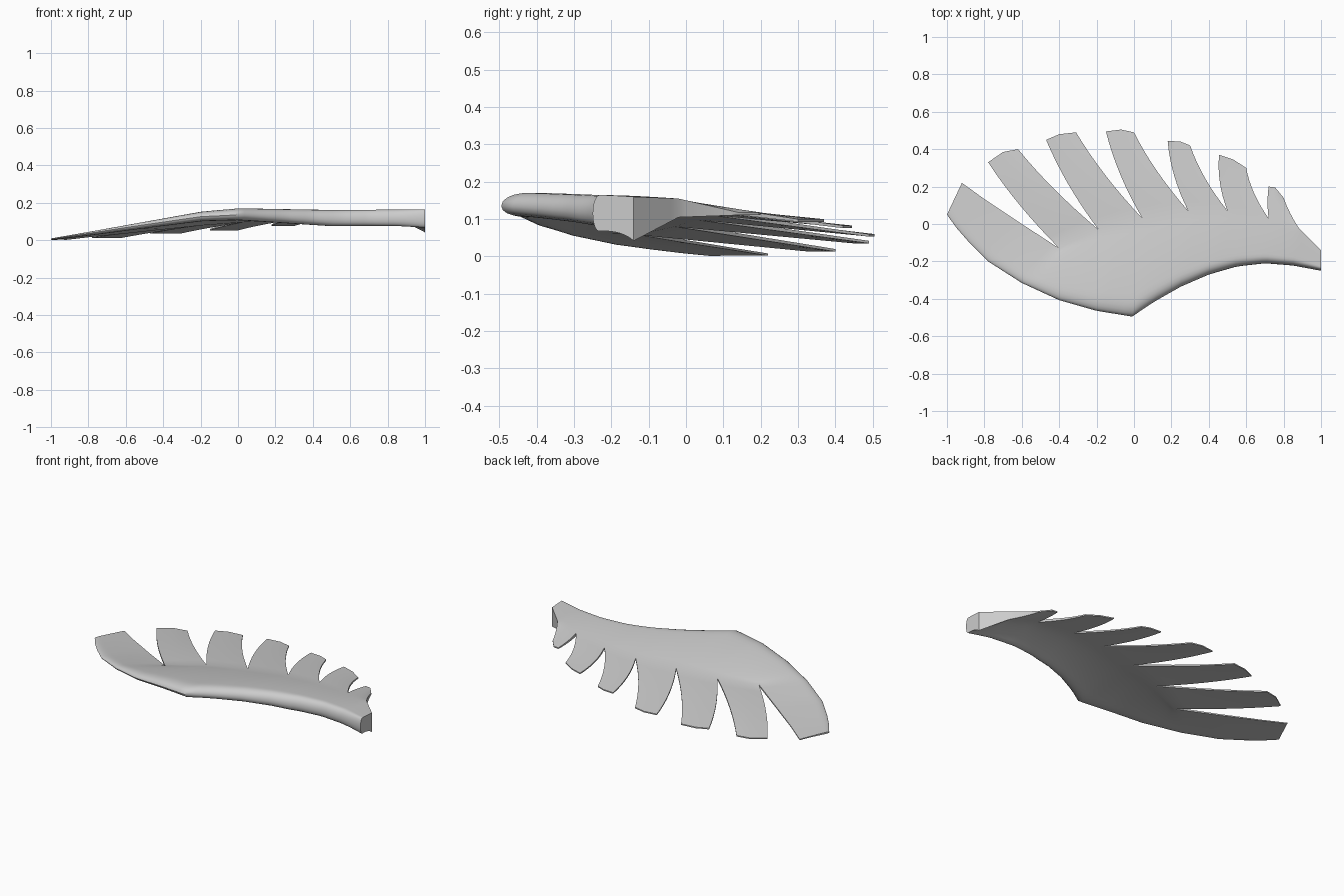
import bpy, bmesh, math

if "Cube" in bpy.data.objects:
    bpy.data.objects.remove(bpy.data.objects["Cube"])

# Leading edge in plan: x -> y, and the height and depth of its rounded ridge
LEAD = [(-1, .05), (-.95, -.02), (-.88, -.1), (-.78, -.2), (-.6, -.315), (-.4, -.407), (-.2, -.464),
        (-.01, -.495), (.1, -.42), (.25, -.335), (.4, -.27), (.55, -.227), (.7, -.21), (.85, -.222), (1, -.25)]
RIDGE = [(-1, .012), (-.6, .086), (-.2, .158), (0, .175), (.5, .164), (1, .165)]
DEPTH = [(-1, .012), (-.5, .042), (0, .078), (.5, .105), (1, .1)]

# Body ribs: leading x, trailing x, y, top height, thickness (trailing points are the notches)
RIBS = [(-1, -.92, .22, .008, .006), (-.93, -.8, .133, .022, .006), (-.78, -.6, 0, .044, .008),
        (-.6, -.4, -.13, .068, .01), (-.3, -.19, -.03, .09, .01), (-.01, .045, .03, .108, .01),
        (.25, .29, .07, .12, .01), (.47, .5, .07, .13, .012), (.68, .72, .03, .142, .018),
        (.85, .88, -.02, .155, .05), (1, 1, -.14, .16, .118)]

# Feathers: tip left, middle and right in plan, tip height, sideways bow
FEATHERS = [((-.78, .33), (-.70, .385), (-.62, .40), .02, .02),
            ((-.47, .45), (-.40, .48), (-.31, .49), .042, .02),
            ((-.15, .495), (-.07, .505), (0, .49), .06, .02),
            ((.18, .445), (.25, .44), (.30, .42), .083, .02),
            ((.455, .37), (.53, .345), (.60, .30), .1, .018),
            ((.72, .20), (.755, .195), (.80, .14), .118, .006)]
COLS, ROWS, LENGTH = 6, 14, 8
FIRST = 3   # rib where the first separate feather starts


def lookup(table, x):
    for (x0, y0), (x1, y1) in zip(table, table[1:]):
        if x <= x1:
            return y0 + (y1 - y0) * (x - x0) / (x1 - x0)
    return table[-1][1]


def mix(a, b, t):
    return [p + (q - p) * t for p, q in zip(a, b)]


bm = bmesh.new()
cache, tops = {}, []


def pair(x, y, top, thick, bulge=1.0):
    """Upper and lower vertex at one plan position; one vertex where thickness vanishes."""
    key = (round(x, 5), round(y, 5))
    if key not in cache:
        mid, half = top - thick / 2, thick / 2 * bulge
        a = bm.verts.new((x, y, mid + half))
        cache[key] = (a, a if half < 1e-6 else bm.verts.new((x, y, mid - half)))
    return cache[key]


def add_grid(grid):
    for c0, c1 in zip(grid, grid[1:]):
        for j in range(len(c0) - 1):
            tops.append((c0[j], c1[j], c1[j + 1], c0[j + 1]))


# Wing body: rounded nose thinning to the trailing edge
def rib(r):
    lx, tx, ty, tz, tt = r
    ly, ridge, depth = lookup(LEAD, lx), lookup(RIDGE, lx), lookup(DEPTH, lx)
    col = []
    for i in range(ROWS + 1):
        u = (i / ROWS) ** 1.8
        nose = math.sqrt(max(0, 1 - (1 - min(u / .17, 1)) ** 2))
        col.append(pair(lx + (tx - lx) * u, ly + (ty - ly) * u,
                        ridge + (tz - ridge) * u ** 1.5,
                        depth * (1 - u) ** 1.4 + tt * u, nose))
    return col


columns = [mix(a, b, k / COLS) for a, b in zip(RIBS, RIBS[1:]) for k in range(COLS)] + [RIBS[-1]]
add_grid([rib(c) for c in columns])

# Feathers growing from the trailing edge between notches
for n, (left, middle, right, tip_z, bow) in enumerate(FEATHERS):
    start = (FIRST + n) * COLS
    grid = []
    for k in range(COLS + 1):
        s = k / COLS
        tip = mix(left, middle, s * 2) if s < .5 else mix(middle, right, s * 2 - 1)
        base = columns[start + k][1:]
        col = []
        for j in range(LENGTH + 1):
            t = j / LENGTH
            x, y, z, th = mix(base, (*tip, tip_z, .007), t)
            col.append(pair(x - bow * 4 * t * (1 - t), y, z, th))
        grid.append(col)
    add_grid(grid)

# Skin both sides and close the open rims
edges = {}
for quad in tops:
    bm.faces.new([p[0] for p in quad])
    low = list(dict.fromkeys(p[1] for p in reversed(quad)))
    bm.faces.new(low)
    for a, b in zip(quad, quad[1:] + quad[:1]):
        edges.setdefault(frozenset((a[0], b[0])), []).append((a, b))
for users in edges.values():
    if len(users) == 1:
        a, b = users[0]
        wall = list(dict.fromkeys((b[0], a[0], a[1], b[1])))
        if len(wall) > 2:
            bm.faces.new(wall)
bmesh.ops.recalc_face_normals(bm, faces=bm.faces)

mesh = bpy.data.meshes.new("wing")
bm.to_mesh(mesh)
bm.free()
wing = bpy.data.objects.new("wing", mesh)
bpy.context.collection.objects.link(wing)
bpy.context.view_layer.objects.active = wing
wing.select_set(True)
bpy.ops.object.shade_smooth_by_angle(angle=math.radians(40))
